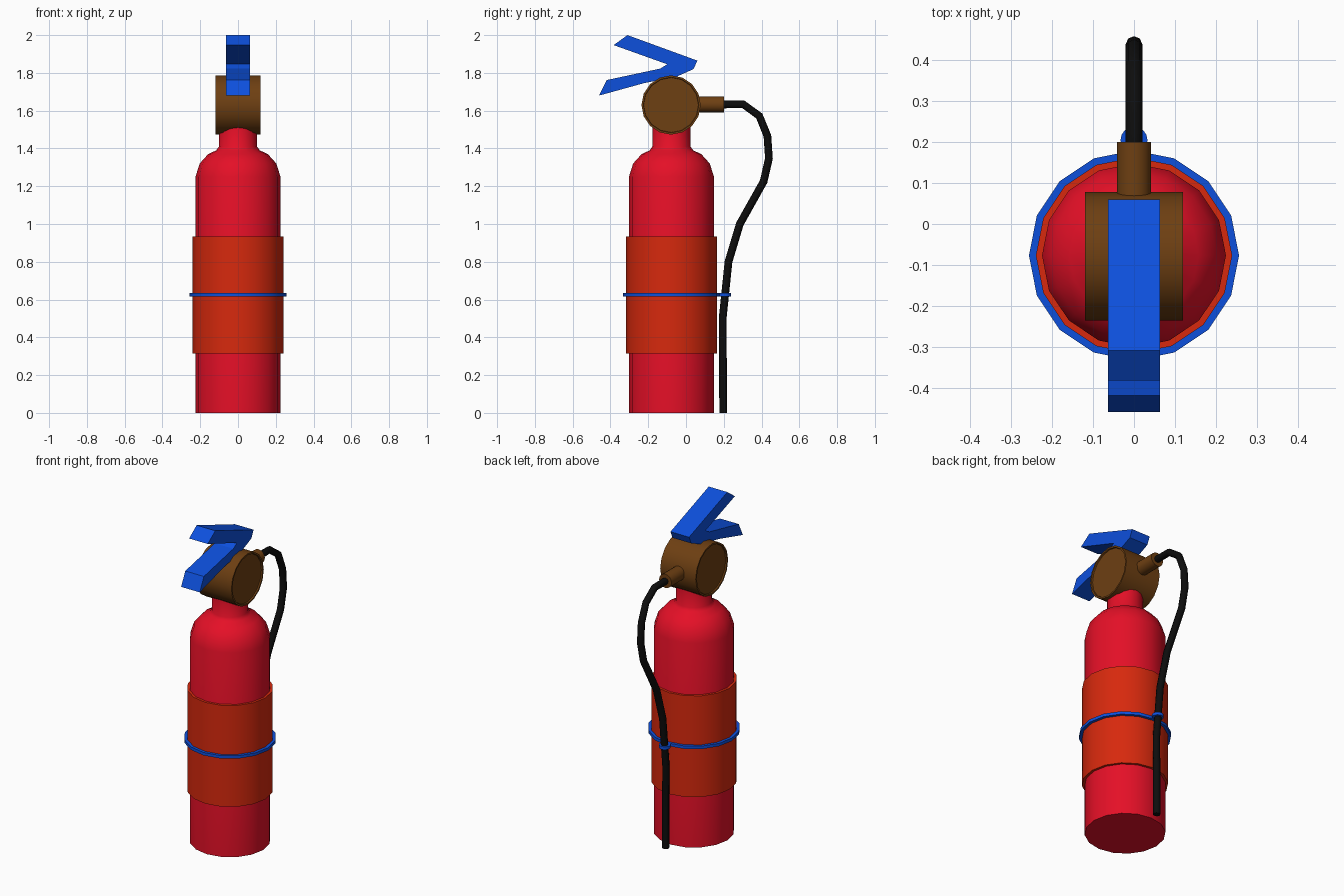
import bpy, bmesh
from math import cos, sin, pi, radians
from mathutils import Matrix

if "Cube" in bpy.data.objects:
    bpy.data.objects.remove(bpy.data.objects["Cube"])

CY = -0.077  # tank axis in y


def material(name, rgb):
    m = bpy.data.materials.new(name)
    m.diffuse_color = (*rgb, 1)
    m.use_nodes = True
    m.node_tree.nodes["Principled BSDF"].inputs["Base Color"].default_value = m.diffuse_color
    return m


RED = material("red", (0.78, 0.005, 0.02))
ORANGE = material("orange", (0.68, 0.022, 0.004))
BLUE = material("blue", (0.004, 0.08, 0.72))
BROWN = material("brown", (0.155, 0.05, 0.006))
BLACK = material("black", (0.004, 0.004, 0.004))


def finish(bm, name, mat, smooth=True):
    bmesh.ops.recalc_face_normals(bm, faces=bm.faces)
    me = bpy.data.meshes.new(name)
    bm.to_mesh(me)
    bm.free()
    ob = bpy.data.objects.new(name, me)
    bpy.context.collection.objects.link(ob)
    me.materials.append(mat)
    if smooth:
        bpy.ops.object.select_all(action='DESELECT')
        ob.select_set(True)
        bpy.context.view_layer.objects.active = ob
        bpy.ops.object.shade_smooth_by_angle(angle=radians(35))
    return ob


def lathe(name, profile, mat, matrix, sides=16, closed=False):
    """Turn an (r, z) profile; open profiles get end caps, closed ones are tubes."""
    bm = bmesh.new()
    rings = [[bm.verts.new((r * cos(2 * pi * i / sides), r * sin(2 * pi * i / sides), z))
              for i in range(sides)] for r, z in profile]
    pairs = list(zip(rings, rings[1:]))
    if closed:
        pairs.append((rings[-1], rings[0]))
    for a, b in pairs:
        for i in range(sides):
            j = (i + 1) % sides
            bm.faces.new((a[i], a[j], b[j], b[i]))
    if not closed:
        bm.faces.new(rings[0])
        bm.faces.new(rings[-1])
    bm.transform(matrix)
    return finish(bm, name, mat)


def tube(name, r_in, r_out, z0, z1, mat, y, sides=16):
    return lathe(name, [(r_in, z0), (r_out, z0), (r_out, z1), (r_in, z1)], mat,
                 Matrix.Translation((0, y, 0)), sides, closed=True)


# Tank with rounded shoulder and neck
lathe("tank", [(0.225, 0), (0.225, 1.25), (0.203, 1.32), (0.158, 1.37), (0.115, 1.39),
               (0.101, 1.41), (0.1, 1.53)], RED, Matrix.Translation((0, CY, 0)))

# Label sleeve, strap and the hose clip on the strap
tube("label_sleeve", 0.222, 0.24, 0.315, 0.935, ORANGE, CY)
tube("strap", 0.235, 0.257, 0.617, 0.635, BLUE, CY)
tube("hose_clip", 0.018, 0.033, 0.617, 0.635, BLUE, 0.205)

# Valve drum lying along x, with shallow recessed ends
lathe("valve_drum", [(0.145, -0.112), (0.147, -0.12), (0.157, -0.12), (0.157, 0.12),
                     (0.147, 0.12), (0.145, 0.112)], BROWN,
      Matrix.Translation((0, -0.079, 1.63)) @ Matrix.Rotation(pi / 2, 4, 'Y'))

# Outlet pointing backwards
lathe("outlet", [(0.042, 0.05), (0.042, 0.2)], BROWN,
      Matrix.Translation((0, 0, 1.633)) @ Matrix.Rotation(-pi / 2, 4, 'X'))

# Squeeze handle: V-shaped side profile extruded in x
profile = [(-0.31, 2.0), (0.06, 1.865), (0.04, 1.82), (-0.05, 1.78), (-0.225, 1.745),
           (-0.46, 1.68), (-0.42, 1.762), (-0.135, 1.823), (-0.1, 1.846), (-0.383, 1.947)]
bm = bmesh.new()
face = bm.faces.new([bm.verts.new((-0.063, y, z)) for y, z in profile])
ext = bmesh.ops.extrude_face_region(bm, geom=[face])
bmesh.ops.translate(bm, vec=(0.126, 0, 0),
                    verts=[v for v in ext["geom"] if isinstance(v, bmesh.types.BMVert)])
finish(bm, "squeeze_handle", BLUE, smooth=False)

# Hose: round bevelled curve from the outlet to the floor
path = [(0.18, 1.633), (0.304, 1.633), (0.388, 1.572), (0.431, 1.466), (0.439, 1.347),
        (0.411, 1.225), (0.285, 1.0), (0.225, 0.8), (0.194, 0.5), (0.197, 0)]
cu = bpy.data.curves.new("hose", 'CURVE')
cu.dimensions = '3D'
sp = cu.splines.new('POLY')
sp.points.add(len(path) - 1)
for p, (y, z) in zip(sp.points, path):
    p.co = (0, y, z, 1)
cu.bevel_depth = 0.0205
cu.bevel_resolution = 2
cu.use_fill_caps = True
cu.materials.append(BLACK)
bpy.context.collection.objects.link(bpy.data.objects.new("hose", cu))
